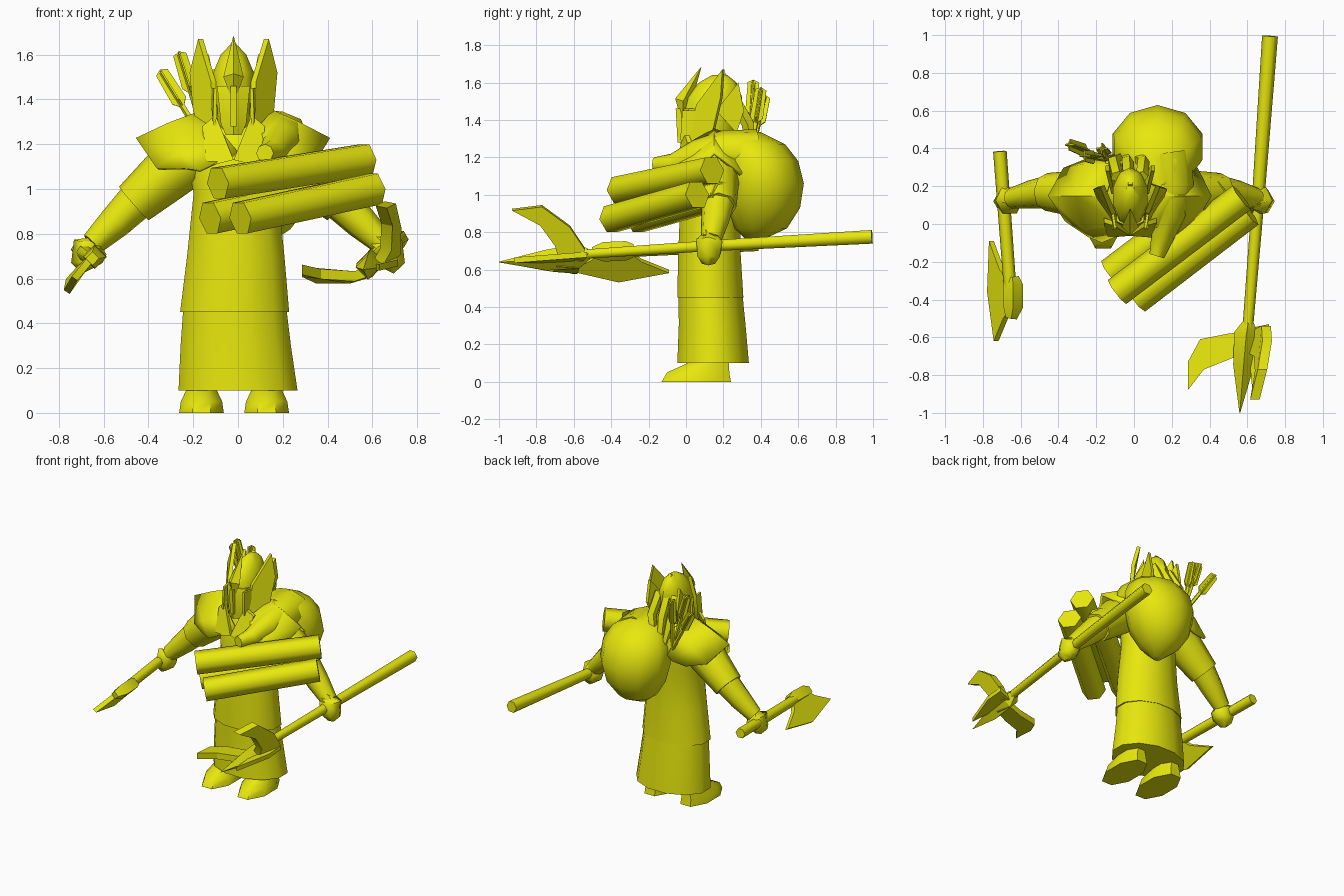
import bpy, bmesh, math
from mathutils import Vector as V

gold = bpy.data.materials.new("yellow")
gold.diffuse_color = (0.8, 0.8, 0.004, 1)


def finish(name, bm, angle):
    bmesh.ops.recalc_face_normals(bm, faces=bm.faces)
    me = bpy.data.meshes.new(name)
    bm.to_mesh(me)
    bm.free()
    me.materials.append(gold)
    ob = bpy.data.objects.new(name, me)
    bpy.context.collection.objects.link(ob)
    bpy.ops.object.select_all(action='DESELECT')
    ob.select_set(True)
    bpy.context.view_layer.objects.active = ob
    bpy.ops.object.shade_smooth_by_angle(angle=math.radians(angle))
    return ob


def skin(name, rings, angle=62):
    """Join equal rings of points into a capped surface."""
    bm = bmesh.new()
    rows = [[bm.verts.new(p) for p in r] for r in rings]
    n = len(rows[0])
    for a, b in zip(rows, rows[1:]):
        for i in range(n):
            j = (i + 1) % n
            bm.faces.new((a[i], a[j], b[j], b[i]))
    bm.faces.new(rows[0])
    bm.faces.new(rows[-1])
    return finish(name, bm, angle)


def loft(name, levels, n=12, angle=62):
    """Ellipses stacked along z: (z, cx, cy, rx, ry)."""
    turn = [2 * math.pi * (i + 0.5) / n for i in range(n)]
    return skin(name, [[(cx + rx * math.cos(t), cy + ry * math.sin(t), z) for t in turn]
                       for z, cx, cy, rx, ry in levels], angle)


def tube(name, path, radii, n=8, angle=62, flat=1.0):
    """Round section swept along a path; flat scales it across."""
    pts = [V(p) for p in path]
    rings = []
    for k, (p, r) in enumerate(zip(pts, radii)):
        t = (pts[min(k + 1, len(pts) - 1)] - pts[max(k - 1, 0)]).normalized()
        ref = V((0, 1, 0)) if abs(t.z) > 0.8 else V((0, 0, 1))
        u = t.cross(ref).normalized()
        v = u.cross(t)
        rings.append([p + u * r * flat * math.cos(2 * math.pi * i / n)
                      + v * r * math.sin(2 * math.pi * i / n) for i in range(n)])
    return skin(name, rings, angle)


def plate(name, pts, thick):
    """Outline given a thickness vector, centred on the outline."""
    h = V(thick) / 2
    return skin(name, [[V(p) - h for p in pts], [V(p) + h for p in pts]], 25)


# Robe: lower skirt, outer tunic and torso
loft("lower_robe", [(0.1, 0, 0.145, 0.275, 0.198), (0.3, -0.01, 0.14, 0.255, 0.185),
                    (0.5, -0.015, 0.13, 0.235, 0.175)])
loft("tunic", [(0.45, -0.015, 0.13, 0.252, 0.183), (0.7, -0.01, 0.125, 0.225, 0.172),
               (0.98, -0.01, 0.13, 0.195, 0.165), (1.15, -0.015, 0.15, 0.22, 0.17),
               (1.26, -0.015, 0.17, 0.19, 0.14), (1.34, -0.02, 0.18, 0.1, 0.09)])

# Feet
for s, cx in ((-1, -0.163), (1, 0.128)):
    side = "right" if s < 0 else "left"
    loft(side + "_foot", [(0, cx, 0.055, 0.108, 0.2), (0.05, cx, 0.065, 0.1, 0.18),
                          (0.1, cx, 0.12, 0.075, 0.12), (0.14, cx, 0.14, 0.06, 0.09)], 8, 50)

# Arms, hands and shoulder mantle
for s in (-1, 1):
    side = "right" if s < 0 else "left"
    tube(side + "_sleeve", [(s * 0.15, 0.16, 1.18), (s * 0.3, 0.16, 1.08), (s * 0.465, 0.17, 0.935)],
         [0.12, 0.125, 0.1])
    tube(side + "_forearm", [(s * 0.45, 0.17, 0.95), (s * 0.55, 0.155, 0.85), (s * 0.65, 0.135, 0.755)],
         [0.088, 0.075, 0.055])
    tube(side + "_hand", [(s * 0.62, 0.135, 0.79), (s * 0.66, 0.125, 0.74), (s * 0.675, 0.12, 0.67),
                          (s * 0.66, 0.12, 0.64)], [0.05, 0.08, 0.07, 0.04], 6)
    k = s if s < 0 else 0.9
    bm = bmesh.new()
    rows = [[(0, -0.02, 1.16), (s * 0.08, 0.0, 1.26), (s * 0.15, 0.15, 1.345),
             (s * 0.1, 0.3, 1.3), (0, 0.35, 1.22)],
            [(s * 0.17, -0.09, 1.08), (k * 0.26, -0.03, 1.16), (k * 0.3, 0.15, 1.29),
             (k * 0.26, 0.31, 1.21), (s * 0.14, 0.36, 1.1)],
            [(k * 0.24, -0.06, 1.09), (k * 0.36, 0.02, 1.09), (k * 0.45, 0.15, 1.22),
             (k * 0.37, 0.29, 1.11), (k * 0.24, 0.34, 1.08)]]
    g = [[bm.verts.new(p) for p in r] for r in rows]
    for a, b in zip(g, g[1:]):
        for i in range(4):
            bm.faces.new((a[i], a[i + 1], b[i + 1], b[i]))
    mantle = finish(side + "_mantle", bm, 40)
    mod = mantle.modifiers.new("thickness", 'SOLIDIFY')
    mod.thickness = 0.02
    mod.offset = 0

# Collar with lapels and a point hanging down the back
for s in (-1, 1):
    plate("lapel", [(-0.02 + s * 0.08, 0.0, 1.33), (-0.02 + s * 0.14, 0.02, 1.28),
                    (-0.02 + s * 0.12, -0.06, 1.1), (-0.02, -0.05, 1.13)], (0, 0.025, 0))
plate("back_point", [(-0.15, 0.33, 1.25), (0.1, 0.33, 1.25), (0.06, 0.36, 1.12), (-0.06, 0.37, 1.03)],
      (0, 0.025, 0))

# Head with hood, nose guard, cheek guards
HX = -0.02
loft("head", [(1.2, HX, 0.14, 0.06, 0.08), (1.3, HX, 0.12, 0.08, 0.13), (1.42, HX, 0.13, 0.095, 0.15),
              (1.52, HX, 0.15, 0.095, 0.15), (1.6, HX, 0.17, 0.06, 0.1), (1.64, HX, 0.18, 0.02, 0.04)], 10, 45)
loft("mask", [(1.24, HX, 0.03, 0.04, 0.06), (1.29, HX, 0.03, 0.065, 0.06),
              (1.42, HX, 0.04, 0.08, 0.07), (1.46, HX, 0.05, 0.085, 0.07)], 6, 25)
plate("nose_guard", [(HX, -0.055, 1.46), (HX, -0.045, 1.28), (HX, 0.0, 1.28), (HX, 0.0, 1.46)],
      (0.025, 0, 0))

# Front crest: a leaning four-sided blade
tube("front_crest", [(HX, -0.02, 1.39), (HX, -0.015, 1.5), (HX, 0.08, 1.68)], [0.004, 0.045, 0.002], 4, 20)
plate("top_crest", [(HX, 0.03, 1.5), (HX, 0.1, 1.61), (HX, 0.16, 1.6), (HX, 0.21, 1.65),
                    (HX, 0.27, 1.56), (HX, 0.27, 1.45)], (0.025, 0, 0))

# Wings and smaller feathers beside the head
for s in (-1, 1):
    def at(x, y, z):
        return (HX + s * x, y, z)
    plate("head_wing", [at(0.147, 0.2, 1.67), at(0.185, 0.19, 1.52), at(0.17, 0.15, 1.35),
                        at(0.11, 0.05, 1.18), at(0.08, 0.02, 1.3), at(0.09, 0.06, 1.48)],
          (0.022 * s, -0.012, 0))
    plate("rear_feather", [at(0.09, 0.16, 1.45), at(0.12, 0.28, 1.6), at(0.12, 0.31, 1.45),
                           at(0.09, 0.27, 1.33)], (0.02, 0, 0))
    plate("cheek_guard", [at(0.08, -0.02, 1.45), at(0.085, -0.03, 1.3), at(0.075, 0.0, 1.2),
                          at(0.09, 0.1, 1.3), at(0.1, 0.1, 1.45)], (0.015, 0, 0))

# Braids down the back of the head
for x in (-0.09, -0.03, 0.04):
    tube("braid", [(x, 0.25, 1.52), (x * 1.2, 0.33, 1.38), (-0.03 + x * 0.3, 0.37, 1.12)],
         [0.035, 0.035, 0.012], 5, 40)

# Arrows behind the right shoulder
for tip in ((-0.34, 0.42, 1.52), (-0.26, 0.36, 1.6), (-0.17, 0.4, 1.56)):
    b, e = V((-0.13, 0.34, 1.18)), V(tip)
    d = (e - b).normalized()
    tube("arrow_shaft", [b, e], [0.014, 0.014], 5)
    a = d.cross(V((0, 1, 0))).normalized()
    for w, t in ((a, d.cross(a)), (d.cross(a), a)):
        plate("fletching", [e - d * 0.19, e - d * 0.15 + w * 0.035, e + w * 0.03, e + d * 0.015,
                            e - w * 0.03, e - d * 0.15 - w * 0.035], t * 0.008)

# Sack on the back, with its gathered mouth pulled over the shoulder
loft("sack", [(0.75, 0.1, 0.36, 0.03, 0.03), (0.82, 0.11, 0.4, 0.13, 0.14), (0.93, 0.12, 0.41, 0.21, 0.2),
              (1.06, 0.125, 0.41, 0.25, 0.22), (1.18, 0.125, 0.39, 0.24, 0.21),
              (1.27, 0.125, 0.36, 0.19, 0.17), (1.335, 0.13, 0.3, 0.09, 0.1)], 10)
tube("sack_mouth", [(0.17, 0.36, 1.21), (0.2, 0.2, 1.23), (0.19, 0.06, 1.21), (0.15, -0.07, 1.16),
                    (0.12, -0.17, 1.16)], [0.14, 0.115, 0.085, 0.06, 0.04], 8)

# Bundle of three logs under the left arm
for a, b in (((-0.09, -0.36, 1.025), (0.57, 0.14, 1.13)),
             ((0.01, -0.4, 0.87), (0.61, 0.06, 1.0)),
             ((-0.125, -0.26, 0.87), (0.48, 0.2, 1.0))):
    tube("log", [a, b], [0.08, 0.08], 6)

# Small axe in the right hand
tube("small_axe_handle", [(-0.71, 0.385, 0.73), (-0.65, -0.42, 0.69)], [0.036, 0.033], 6)
tube("small_axe_socket", [(-0.645, -0.28, 0.7), (-0.64, -0.32, 0.7), (-0.64, -0.44, 0.695), (-0.65, -0.5, 0.69)],
     [0.035, 0.052, 0.052, 0.03], 4, 25)
plate("small_axe_blade", [(-0.65, -0.3, 0.7), (-0.7, -0.24, 0.65), (-0.755, -0.09, 0.59),
                          (-0.765, -0.36, 0.54), (-0.73, -0.62, 0.6), (-0.68, -0.5, 0.66), (-0.65, -0.46, 0.7)],
      (0.026, 0, -0.018))

# Long polearm in the left hand: shaft, spike and two curved blades
tube("polearm_shaft", [(0.72, 0.995, 0.775), (0.655, 0.1, 0.725), (0.6, -0.58, 0.68)], [0.042, 0.033, 0.028], 6)
tube("polearm_spike", [(0.605, -0.52, 0.685), (0.595, -0.58, 0.67), (0.58, -0.75, 0.65), (0.56, -1.0, 0.64)],
     [0.03, 0.065, 0.055, 0.002], 4, 25)
plate("raised_blade", [(0.63, -0.57, 0.65), (0.7, -0.54, 0.71), (0.705, -0.62, 0.83), (0.68, -0.77, 0.94),
                       (0.64, -0.93, 0.92), (0.665, -0.78, 0.84), (0.66, -0.7, 0.73), (0.62, -0.68, 0.66)],
      (0.05, 0, -0.01))
plate("side_blade", [(0.6, -0.57, 0.63), (0.5, -0.58, 0.6), (0.35, -0.61, 0.6), (0.285, -0.73, 0.63),
                     (0.285, -0.88, 0.64), (0.37, -0.77, 0.62), (0.52, -0.71, 0.61), (0.61, -0.69, 0.64)],
      (0, 0, 0.045))
plate("lower_fin", [(0.62, -0.55, 0.66), (0.715, -0.53, 0.68), (0.715, -0.66, 0.67), (0.63, -0.92, 0.65),
                    (0.61, -0.7, 0.65)], (0, 0, 0.03))
